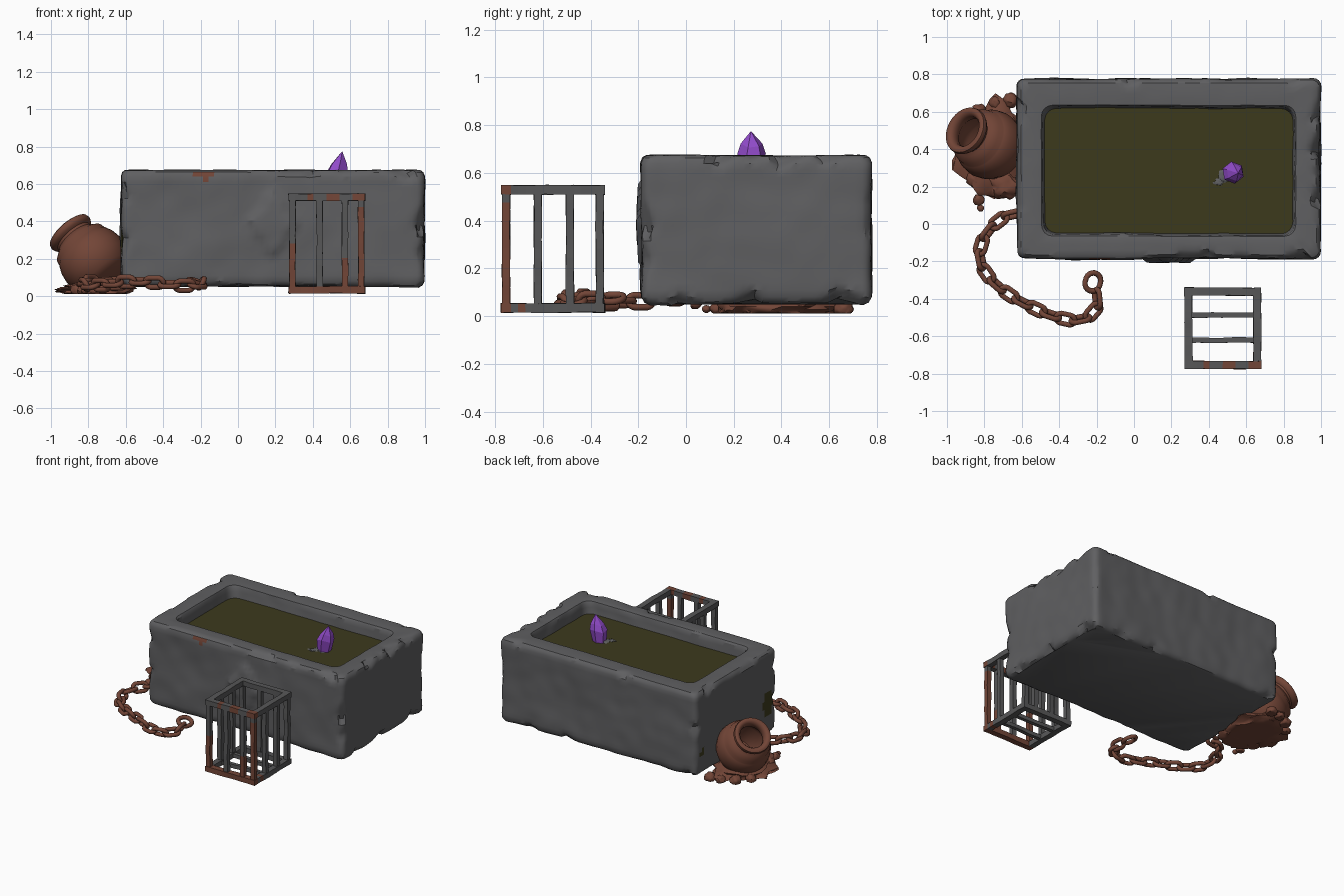
import bpy, bmesh, math, random
from mathutils import Vector, Matrix, noise

random.seed(4)
if "Cube" in bpy.data.objects:
    bpy.data.objects.remove(bpy.data.objects["Cube"], do_unlink=True)


def material(name, r, g, b):
    m = bpy.data.materials.new(name)
    m.use_nodes = True
    m.diffuse_color = (r, g, b, 1)
    node = next(n for n in m.node_tree.nodes if n.type == 'BSDF_PRINCIPLED')
    node.inputs["Base Color"].default_value = (r, g, b, 1)
    node.inputs["Roughness"].default_value = 0.8
    return m


STONE = material("grey stone", 0.115, 0.115, 0.12)
IRON = material("dark iron", 0.095, 0.095, 0.097)
RUST = material("rust brown", 0.17, 0.06, 0.038)
SLIME = material("olive slime", 0.046, 0.042, 0.012)
PURPLE = material("purple crystal", 0.30, 0.075, 0.62)


def finish(bm, name, mats, angle=0):
    """Turn a bmesh into an object, smooth except over edges sharper than angle."""
    bmesh.ops.recalc_face_normals(bm, faces=bm.faces)
    for f in bm.faces:
        f.smooth = angle > 0
    for e in bm.edges:
        e.smooth = e.calc_face_angle(0) < math.radians(angle)
    mesh = bpy.data.meshes.new(name)
    bm.to_mesh(mesh)
    bm.free()
    for m in mats:
        mesh.materials.append(m)
    obj = bpy.data.objects.new(name, mesh)
    bpy.context.collection.objects.link(obj)
    return obj


def bridge(bm, rings):
    for a, b in zip(rings, rings[1:]):
        n = len(a)
        for i in range(n):
            j = (i + 1) % n
            bm.faces.new((a[i], a[j], b[j], b[i]))


def rounded_rect(cx, cy, hx, hy, r, nx=54, ny=32, nc=4):
    """Evenly divided rounded rectangle, always with the same point count."""
    pts = []
    for k, (sx, sy) in enumerate(((1, 1), (-1, 1), (-1, -1), (1, -1))):
        for i in range(nc + 1):
            t = (k + i / nc) * math.pi / 2
            pts.append(Vector((cx + sx * (hx - r) + r * math.cos(t),
                               cy + sy * (hy - r) + r * math.sin(t))))
        n, along = (nx, Vector((-sx, 0))) if k % 2 == 0 else (ny, Vector((0, -sy)))
        length = 2 * ((hx if k % 2 == 0 else hy) - r)
        start = pts[-1].copy()
        pts += [start + along * length * i / n for i in range(1, n)]
    return pts


# Stone trough: stacked rings, outside up, over the rim and down inside
CX, CY, HX, HY = 0.185, 0.295, 0.812, 0.482
bm = bmesh.new()
profile = [(0.05, 0.035), (0.06, 0.015), (0.08, 0.003)]
profile += [(0.08 + 0.56 * i / 19, 0) for i in range(1, 20)]
profile += [(0.662, 0.008), (0.673, 0.022), (0.675, 0.05), (0.675, 0.08), (0.675, 0.11)]
rings = []
for z, inset in profile:
    pts = rounded_rect(CX, CY, HX - inset, HY - inset, 0.04)
    rings.append([bm.verts.new((p.x, p.y, z)) for p in pts])
for z, inset in ((0.672, 0), (0.66, 0.008), (0.63, 0.012), (0.6, 0.016), (0.56, 0.02)):
    pts = rounded_rect(CX, 0.285, 0.68 - inset, 0.35 - inset, 0.06)
    rings.append([bm.verts.new((p.x, p.y, z)) for p in pts])
bridge(bm, rings)
bm.faces.new(rings[0])
bm.faces.new(rings[-1])
bmesh.ops.recalc_face_normals(bm, faces=bm.faces)
bm.normal_update()
for v in bm.verts:
    wobble = 0.010 * noise.noise(v.co * 3.5) + 0.005 * noise.noise(v.co * 9)
    v.co += v.normal * (wobble - 0.002) * (0.4 if v.normal.z > 0.7 else 1)
    # raised diamond-shaped slab on the front
    if v.co.y < -0.15 and abs(v.co.x - 0.19) / 0.13 + abs(v.co.z - 0.39) / 0.18 < 1:
        v.co.y -= 0.02


def chip(c, n, r):
    """Flatten the stone locally where it pokes past a plane."""
    n = n.normalized()
    for v in bm.verts:
        d = (v.co - c).dot(n)
        if d > 0 and (v.co - c).length < r:
            v.co -= n * d


# Chips around the top and bottom edges and the upright corners
for i in range(34):
    sx, sy = random.choice((-1, 1)), random.choice((-1, 1))
    top = random.random() < 0.6
    z, nz = (0.675, 1) if top else (0.05, -1)
    kind = i % 3
    u = random.uniform(-0.95, 0.95)
    skew = random.uniform(-0.5, 0.5)
    if kind == 0:
        p, n = (CX + u * HX, CY + sy * HY, z), (skew, sy, nz)
    elif kind == 1:
        p, n = (CX + sx * HX, CY + u * HY, z), (sx, skew, nz)
    else:
        p = (CX + sx * HX, CY + sy * HY, random.uniform(0.1, 0.62))
        n = (sx, sy, skew)
    n = Vector(n)
    chip(Vector(p) - n.normalized() * random.uniform(0.018, 0.032), n, random.uniform(0.06, 0.11))

# Stained spots: rust on the front rim, slime on the left-hand end
bm.normal_update()
for f in bm.faces:
    c = f.calc_center_median()
    if c.y < -0.14 and math.hypot((c.x + 0.18) / 0.06, (c.z - 0.645) / 0.02) < 1:
        f.material_index = 1
    if c.x < -0.58 and (math.hypot((c.y + 0.08) / 0.06, (c.z - 0.29) / 0.09) < 1
                        or math.hypot(c.y - 0.7, c.z - 0.22) < 0.03):
        f.material_index = 2
finish(bm, "stone_trough", [STONE, RUST, SLIME], 32)

# Slime surface
bm = bmesh.new()
bm.faces.new([bm.verts.new((p.x, p.y, 0.585)) for p in rounded_rect(CX, 0.287, 0.668, 0.338, 0.06)])
finish(bm, "slime_surface", [SLIME])

# Crystal
bm = bmesh.new()
rings = []
for z, r, x in ((0.57, 0.045, 0.52), (0.67, 0.06, 0.53), (0.712, 0.046, 0.54)):
    rings.append([bm.verts.new((x + r * math.cos(k * math.pi / 3 + z), 0.275 + r * math.sin(k * math.pi / 3 + z),
                                z + 0.012 * math.sin(2 * k))) for k in range(6)])
bridge(bm, rings)
tip = bm.verts.new((0.557, 0.272, 0.775))
for i in range(6):
    bm.faces.new((rings[-1][i], rings[-1][(i + 1) % 6], tip))
bm.faces.new(rings[0])
finish(bm, "crystal", [PURPLE])


def lump(bm, pos, size, rough=0.25):
    """Knobbly flattened ball."""
    new = bmesh.ops.create_icosphere(bm, subdivisions=3, radius=1)["verts"]
    for v in new:
        k = 1 + rough * noise.noise(v.co * 2 + Vector(pos) * 20)
        v.co = Vector(pos) + Vector([a * b * k for a, b in zip(v.co, size)])
        v.co.z = max(v.co.z, 0.012)


# Stone crumbs floating by the crystal
bm = bmesh.new()
lump(bm, (0.5, 0.26, 0.585), (0.045, 0.04, 0.008), 0.6)
lump(bm, (0.455, 0.225, 0.585), (0.028, 0.018, 0.007), 0.6)
finish(bm, "crystal_crumbs", [STONE], 40)

# Clay pot, turned on its axis and tipped over
bm = bmesh.new()
axis = Vector((-0.61, 0.355, 0.71)).normalized()
tilt = Matrix.Translation((-0.766, 0.422, 0.187)) @ axis.to_track_quat('Z', 'Y').to_matrix().to_4x4()
pot = [(0.10, -0.13), (0.15, -0.10), (0.18, -0.04), (0.188, 0.01), (0.18, 0.06), (0.165, 0.095),
       (0.16, 0.10), (0.155, 0.13), (0.125, 0.155), (0.108, 0.17), (0.108, 0.185), (0.125, 0.195),
       (0.132, 0.21), (0.128, 0.228), (0.115, 0.235), (0.098, 0.23), (0.085, 0.21), (0.085, 0.17),
       (0.13, 0.11), (0.15, 0.02), (0.09, -0.09)]
rings = [[bm.verts.new(tilt @ Vector((r * math.cos(t), r * math.sin(t), h)))
          for t in (k * math.tau / 32 for k in range(32))] for r, h in pot]
bridge(bm, rings)
bm.faces.new(rings[0])
bm.faces.new(rings[-1])
finish(bm, "clay_pot", [RUST], 45)

# Clumps of earth under the pot
bm = bmesh.new()
lump(bm, (-0.74, 0.40, 0.04), (0.18, 0.25, 0.05), 0.4)
lump(bm, (-0.68, 0.21, 0.04), (0.09, 0.08, 0.05), 0.5)
lump(bm, (-0.87, 0.38, 0.03), (0.10, 0.12, 0.022), 0.5)
for x, y, r in ((-0.66, 0.66, 0.04), (-0.74, 0.65, 0.035), (-0.83, 0.60, 0.04), (-0.90, 0.52, 0.035),
                (-0.83, 0.13, 0.03), (-0.82, 0.085, 0.018), (-0.76, 0.19, 0.04), (-0.85, 0.24, 0.045)):
    lump(bm, (x, y, 0.03), (r, r, r * 0.9))
finish(bm, "earth_clumps", [RUST], 50)


# Rusty chain
def link(bm, mat, half_len, half_wid, tube):
    straight = half_len - half_wid
    rows = []
    for i in range(20):
        t = (i + 0.5) * math.tau / 20
        out = Vector((math.cos(t), math.sin(t), 0))
        centre = out * (half_wid - tube) + Vector((math.copysign(straight, out.x), 0, 0))
        rows.append([bm.verts.new(mat @ (centre + tube * (out * math.cos(a) + Vector((0, 0, math.sin(a))))))
                     for a in (k * math.tau / 8 for k in range(8))])
    bridge(bm, rows + rows[:1])


path = [Vector(p) for p in ((-0.61, 0.06), (-0.70, 0.04), (-0.79, -0.04), (-0.83, -0.13), (-0.82, -0.22),
                            (-0.75, -0.32), (-0.62, -0.41), (-0.47, -0.48), (-0.34, -0.52),
                            (-0.24, -0.50), (-0.185, -0.43), (-0.20, -0.36))]
lengths = [(b - a).length for a, b in zip(path, path[1:])]


def along(s):
    for a, b, l in zip(path, path[1:], lengths):
        if s <= l:
            return a.lerp(b, s / l)
        s -= l
    return path[-1]


bm = bmesh.new()
count = 15
step = sum(lengths) / count
for i in range(count):
    a, b = along(i * step), along((i + 1) * step)
    mid, d = (a + b) / 2, b - a
    z = 0.068 + 0.012 * math.sin(i * 0.9)
    mat = (Matrix.Translation((mid.x, mid.y, z)) @ Matrix.Rotation(math.atan2(d.y, d.x), 4, 'Z')
           @ Matrix.Rotation(math.radians(22 if i % 2 else -62), 4, 'X'))
    link(bm, mat, 0.065, 0.043, 0.0145)
end = Matrix.Translation((-0.22, -0.31, 0.075)) @ Matrix.Rotation(1.3, 4, 'Z') @ Matrix.Rotation(0.35, 4, 'X')
link(bm, end, 0.064, 0.058, 0.015)
finish(bm, "rusty_chain", [RUST], 60)


# Iron cage
def rusty(c):
    if c.y > -0.73:
        return c.z < 0.06 and -0.71 < c.y < -0.66 and c.x > 0.6
    if c.z > 0.51:
        return 0.36 < c.x < 0.41 or 0.47 < c.x < 0.56 or c.x > 0.6
    limit = 0.27 if c.x < 0.35 else 0.05 if c.x < 0.5 else 0.2 if c.x < 0.61 else 0.47
    return c.z < max(limit, 0.06)


def bar(bm, lo, hi):
    lo, hi = Vector(lo), Vector(hi)
    size = hi - lo
    new = bmesh.ops.create_cube(bm, size=1)["verts"]
    for v in new:
        v.co = (lo + hi) / 2 + Vector([a * b for a, b in zip(v.co, size)])
    ax = max(range(3), key=lambda k: size[k])
    edges = {e for v in new for e in v.link_edges
             if abs(e.verts[0].co[ax] - e.verts[1].co[ax]) > 0.1}
    bmesh.ops.subdivide_edges(bm, edges=list(edges), cuts=11)


bm = bmesh.new()
X0, X1, Y0, Y1, W = 0.27, 0.68, -0.775, -0.34, 0.042
for z in (0.015, 0.51):                                    # top and bottom frames
    for y in (Y0, Y1 - W):
        bar(bm, (X0, y, z), (X1, y + W, z + 0.038))
    for x in (X0, X1 - W):
        bar(bm, (x, Y0 + W, z), (x + W, Y1 - W, z + 0.038))
T = 0.033
xs, ys = (X0 + 0.005, 0.42, 0.555, X1 - 0.038), (Y0 + 0.005, -0.637, -0.503, Y1 - 0.038)
for i, x in enumerate(xs):                                 # uprights on all four sides
    for j, y in enumerate(ys):
        if i in (0, 3) or j in (0, 3):
            bar(bm, (x, y, 0.05), (x + T, y + T, 0.515))
for y in ys[1:3]:                                          # floor bars
    bar(bm, (X0 + W, y + 0.002, 0.02), (X1 - W, y + 0.03, 0.048))
for f in bm.faces:
    f.material_index = int(rusty(f.calc_center_median()))
for v in bm.verts:
    v.co += 0.004 * noise.noise_vector(v.co * 9)
finish(bm, "iron_cage", [IRON, RUST])
